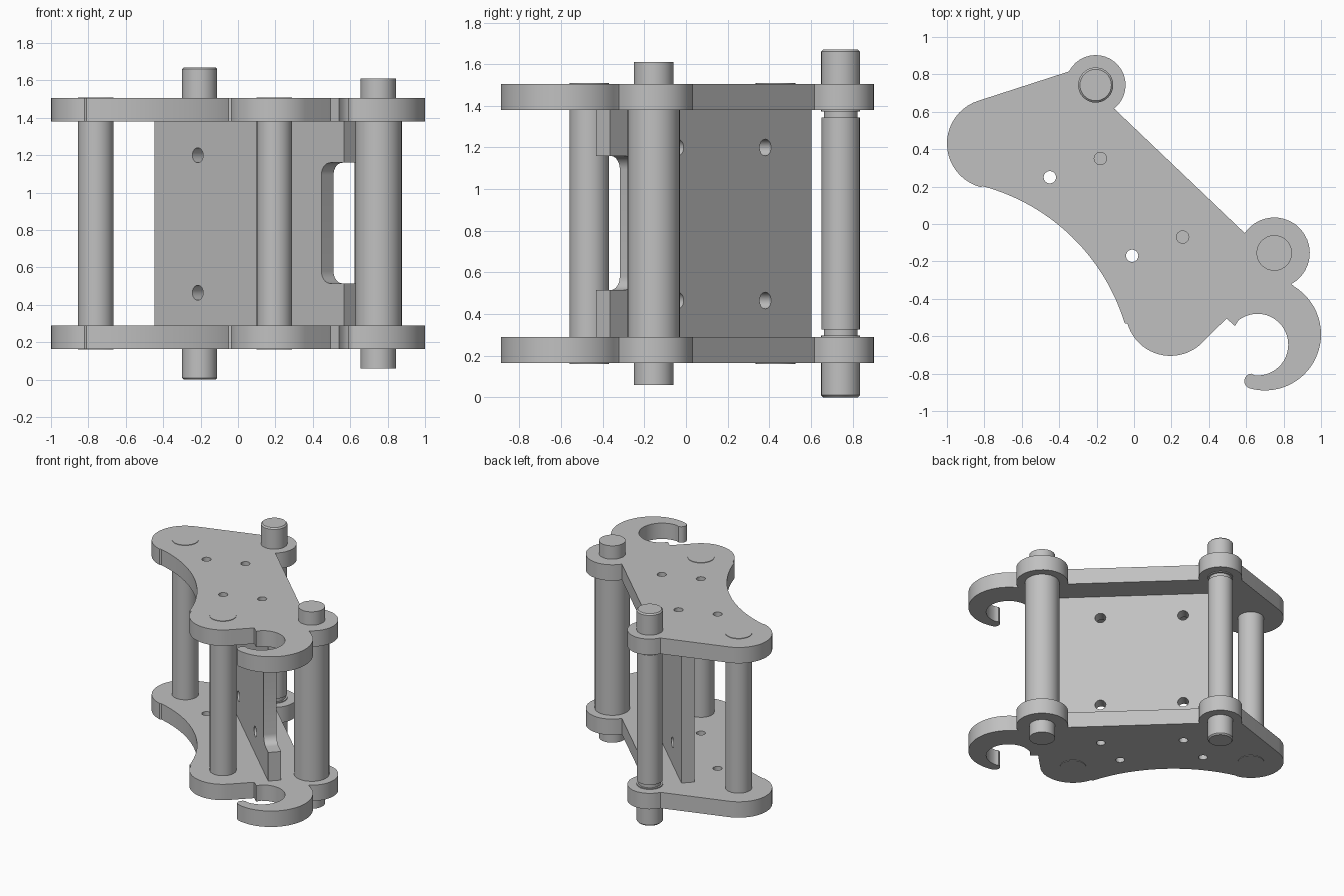
import bpy, bmesh
from math import cos, sin, radians, atan2
from mathutils import Matrix, Vector

cube = bpy.data.objects.get("Cube")
if cube:
    bpy.data.objects.remove(cube, do_unlink=True)

STEEL = (0.53, 0.53, 0.53, 1)
steel = bpy.data.materials.new("steel grey")
steel.use_nodes = True
steel.diffuse_color = STEEL
steel.node_tree.nodes["Principled BSDF"].inputs["Base Color"].default_value = STEEL


def arc(cx, cy, r, a0, a1, n=20):
    steps = [radians(a0 + (a1 - a0) * i / n) for i in range(n + 1)]
    return [(cx + r * cos(a), cy + r * sin(a)) for a in steps]


def add_object(name, bm):
    bmesh.ops.recalc_face_normals(bm, faces=bm.faces)
    mesh = bpy.data.meshes.new(name)
    bm.to_mesh(mesh)
    bm.free()
    mesh.materials.append(steel)
    obj = bpy.data.objects.new(name, mesh)
    bpy.context.collection.objects.link(obj)
    return obj


def prism(name, outline, z0, z1):
    bm = bmesh.new()
    face = bm.faces.new([bm.verts.new((x, y, z0)) for x, y in outline])
    top = bmesh.ops.extrude_face_region(bm, geom=[face])["geom"]
    verts = [v for v in top if isinstance(v, bmesh.types.BMVert)]
    bmesh.ops.translate(bm, verts=verts, vec=(0, 0, z1 - z0))
    return add_object(name, bm)


def lathe(name, x, y, profile, n=32):
    bm = bmesh.new()
    rings = [[bm.verts.new((px, py, z)) for px, py in arc(x, y, r, 0, 360, n)[:-1]]
             for r, z in profile]
    for low, high in zip(rings, rings[1:]):
        for i in range(n):
            j = (i + 1) % n
            bm.faces.new((low[i], low[j], high[j], high[i]))
    bm.faces.new(rings[0])
    bm.faces.new(rings[-1])
    return add_object(name, bm)


def drill(obj, cutters):
    for cutter in cutters:
        cutter.hide_render = True
        mod = obj.modifiers.new("hole", 'BOOLEAN')
        mod.operation = 'DIFFERENCE'
        mod.solver = 'EXACT'
        mod.object = cutter
    graph = bpy.context.evaluated_depsgraph_get()
    mesh = bpy.data.meshes.new_from_object(obj.evaluated_get(graph))
    obj.modifiers.clear()
    obj.data = mesh
    for cutter in cutters:
        bpy.data.objects.remove(cutter, do_unlink=True)


# Pivot centres shared by plates and rods
LEFT, BACK, RIGHT, FRONT = (-0.76, 0.43), (-0.205, 0.743), (0.75, -0.155), (0.195, -0.465)
BLOCK_HOLES = [(-0.18, 0.35), (0.26, -0.07)]
PLATE_HOLES = BLOCK_HOLES + [(-0.45, 0.25), (-0.01, -0.17)]
BOTTOM, FLOOR, CEILING, TOP = 0.165, 0.29, 1.38, 1.505

# Side plates with lobes and an open hook
outline = (arc(*LEFT, 0.24, 255.4, 107.4)
           + arc(*BACK, 0.16, 153, -52)
           + arc(*RIGHT, 0.19, 146, -61)
           + arc(0.70, -0.59, 0.30, 59, -106, 28)
           + arc(0.63, -0.84, 0.04, -115, -265, 10)
           + arc(0.66, -0.645, 0.165, -95, 127, 28)
           + [(0.54, -0.545), (0.495, -0.505)]
           + arc(*FRONT, 0.24, -47, -163.5)
           + arc(-1.09, -0.848, 1.087, 17, 75, 28))
for name, z0, z1 in (("lower_plate", BOTTOM, FLOOR), ("upper_plate", CEILING, TOP)):
    plate = prism(name, outline, z0, z1)
    drill(plate, [lathe("hole_cutter", x, y, [(0.033, z0 - 0.1), (0.033, z1 + 0.1)], 24)
                  for x, y in PLATE_HOLES])

# Upright web with a rounded slot in one end, drawn flat then stood up
length, thick, depth = 1.40, 0.094, 0.166
half = length / 2
z_low, z_high, bend = 0.515, 1.16, 0.065
inner = half - depth + bend
web_outline = ([(-half, FLOOR), (half, FLOOR), (half, z_low)]
               + arc(inner, z_low + bend, bend, 270, 180, 8)
               + arc(inner, z_high - bend, bend, 180, 90, 8)
               + [(half, z_high), (half, CEILING), (-half, CEILING)])
web = prism("web_plate", web_outline, -thick / 2, thick / 2)
start, end = (Vector(p) for p in BLOCK_HOLES)
along = (end - start).normalized()
middle = Vector((0.092, 0.085))
cutters = []
for p in (start, end):
    u = (p - middle).dot(along)
    cutters += [lathe("hole_cutter", u, z, [(0.04, -0.2), (0.04, 0.2)], 24)
                for z in (0.465, 1.2)]
drill(web, cutters)
web.data.transform(Matrix.Translation((middle.x, middle.y, 0))
                   @ Matrix.Rotation(atan2(along.y, along.x), 4, 'Z')
                   @ Matrix.Rotation(radians(90), 4, 'X'))

# Plain spacer rods, ends just proud of the plates
for name, centre in (("left_spacer_rod", LEFT), ("front_spacer_rod", FRONT)):
    lathe(name, *centre, [(0.095, BOTTOM - 0.004), (0.095, TOP + 0.004)])

# Stepped pivot rod
lathe("right_pivot_rod", *RIGHT,
      [(0.095, 0.06), (0.095, FLOOR), (0.126, FLOOR),
       (0.126, CEILING), (0.095, CEILING), (0.095, 1.61)])

# Grooved, chamfered pin, mirrored about its mid height
lower = [(0.084, 0), (0.094, 0.01), (0.094, 0.297), (0.081, 0.297), (0.081, 0.325), (0.092, 0.325)]
lathe("back_pivot_pin", *BACK, lower + [(r, 1.67 - z) for r, z in reversed(lower)])

# Smooth shading with sharp edges kept
bpy.ops.object.select_all(action='DESELECT')
for obj in bpy.context.collection.objects:
    if obj.type == 'MESH':
        obj.select_set(True)
        bpy.context.view_layer.objects.active = obj
bpy.ops.object.shade_smooth_by_angle(angle=radians(30))
